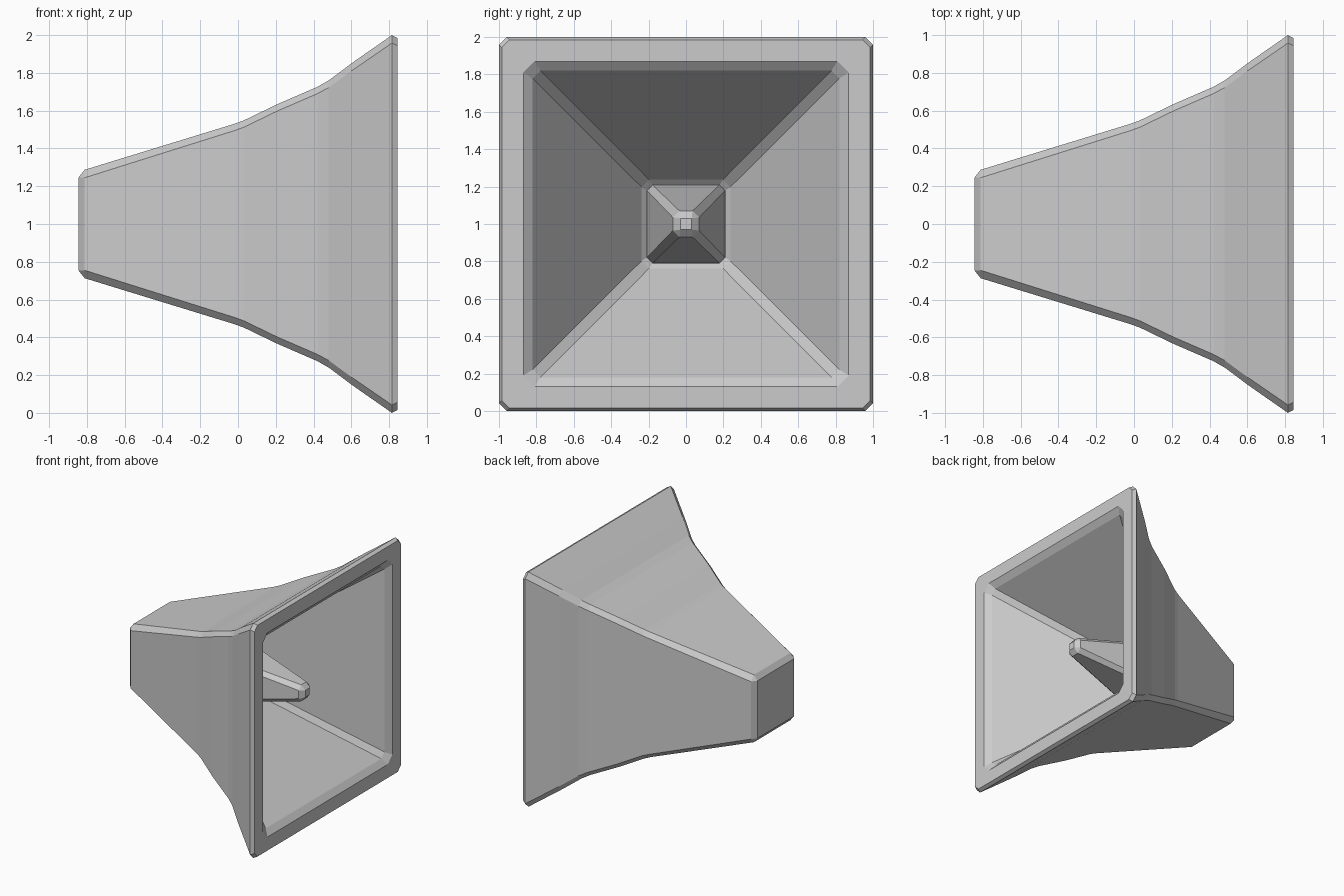
import bpy, bmesh

if "Cube" in bpy.data.objects:
    bpy.data.objects.remove(bpy.data.objects["Cube"])

CENTRE_Z = 1.0


def square_ring(bm, x, half, chamfer):
    """Square section across the x axis with cut corners."""
    a, b = half, half - chamfer
    pts = [(a, -b), (a, b), (b, a), (-b, a), (-a, b), (-a, -b), (-b, -a), (b, -a)]
    return [bm.verts.new((x, y, z + CENTRE_Z)) for y, z in pts]


def loft(name, sections):
    """Skin a chain of square sections and close both ends."""
    bm = bmesh.new()
    rings = [square_ring(bm, *s) for s in sections]
    for r0, r1 in zip(rings, rings[1:]):
        for i in range(8):
            j = (i + 1) % 8
            bm.faces.new((r0[i], r0[j], r1[j], r1[i]))
    bm.faces.new(rings[0][::-1])
    bm.faces.new(rings[-1])
    # collapse the corners where the chamfer is zero
    bmesh.ops.remove_doubles(bm, verts=bm.verts, dist=0.0005)
    bmesh.ops.recalc_face_normals(bm, faces=bm.faces)
    mesh = bpy.data.meshes.new(name)
    bm.to_mesh(mesh)
    bm.free()
    obj = bpy.data.objects.new(name, mesh)
    bpy.context.collection.objects.link(obj)
    return obj


# outer flare, from the bevelled back cap to the mouth: x, half size, chamfer
outer = [
    (-0.845, 0.245, 0.0), (-0.812, 0.287, 0.042), (-0.02, 0.53, 0.036),
    (0.03, 0.548, 0.036), (0.21, 0.635, 0.036), (0.42, 0.726, 0.036),
    (0.48, 0.76, 0.038), (0.60, 0.85, 0.04), (0.815, 1.0, 0.042),
]
# rim, inner mouth bevel, straight inner walls and throat floor
inner = [
    (0.845, 0.985, 0.042), (0.845, 0.87, 0.06), (0.805, 0.82, 0.042),
    (-0.06, 0.237, 0.04), (-0.085, 0.21, 0.03),
]
loft("horn_shell", outer + inner)

# tapered plug standing in the throat
loft("throat_plug", [
    (-0.10, 0.21, 0.03), (-0.08, 0.207, 0.03), (0.62, 0.07, 0.035), (0.655, 0.03, 0.0),
])
